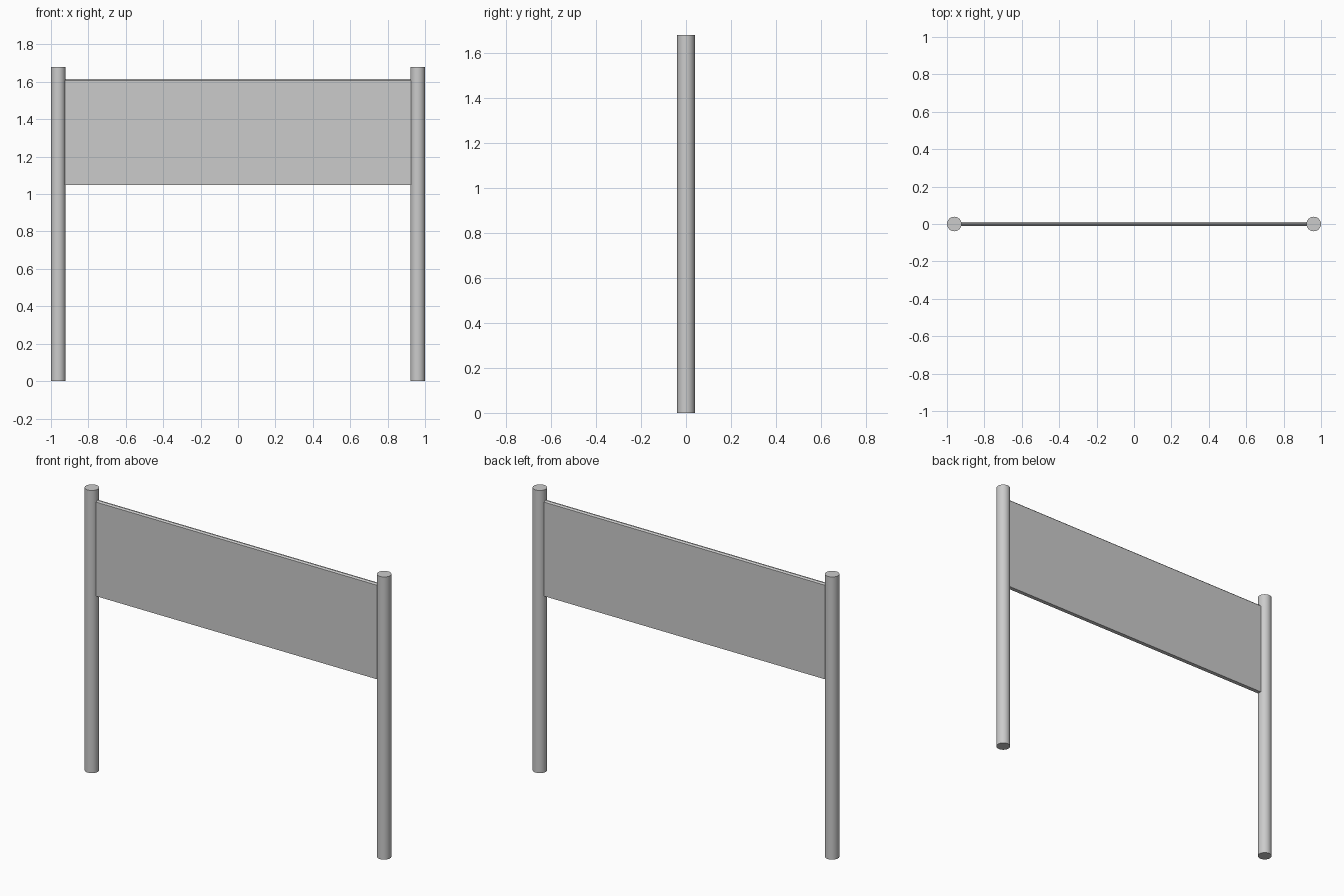
import bpy, bmesh

if "Cube" in bpy.data.objects:
    bpy.data.objects.remove(bpy.data.objects["Cube"])

POST_R, POST_H = 0.039, 1.68
POST_X = 1 - POST_R

# Round posts, one on each side
for side, name in ((-1, "left_post"), (1, "right_post")):
    bpy.ops.mesh.primitive_cylinder_add(vertices=32, radius=POST_R, depth=POST_H,
                                        location=(side * POST_X, 0, POST_H / 2))
    bpy.context.object.name = name
    bpy.ops.object.shade_smooth_by_angle()

# Panel: a thin section with chamfered top edges, extruded between the posts
T, C = 0.012, 0.008
Z0, Z1 = 1.048, 1.615
HALF = POST_X - POST_R + 0.004
section = [(-T, Z0), (T, Z0), (T, Z1 - C), (T - C, Z1), (C - T, Z1), (-T, Z1 - C)]

bm = bmesh.new()
face = bm.faces.new([bm.verts.new((-HALF, y, z)) for y, z in section])
ext = bmesh.ops.extrude_face_region(bm, geom=[face])
moved = [v for v in ext["geom"] if isinstance(v, bmesh.types.BMVert)]
bmesh.ops.translate(bm, verts=moved, vec=(2 * HALF, 0, 0))
bmesh.ops.recalc_face_normals(bm, faces=bm.faces)
mesh = bpy.data.meshes.new("panel")
bm.to_mesh(mesh)
bm.free()
bpy.context.collection.objects.link(bpy.data.objects.new("panel", mesh))
